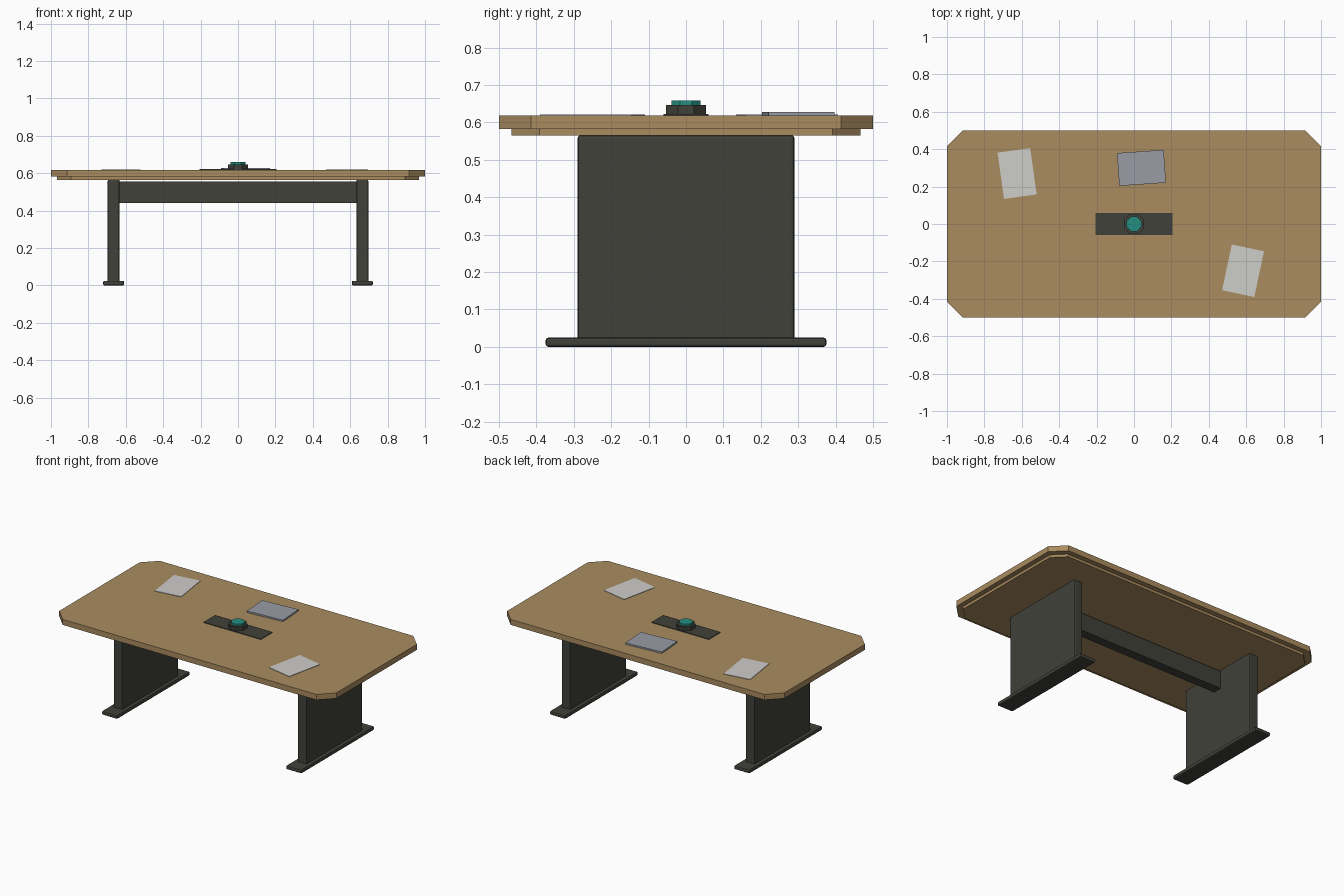
import bpy, bmesh, math

if "Cube" in bpy.data.objects:
    bpy.data.objects.remove(bpy.data.objects["Cube"])


def srgb(r, g, b):
    f = lambda c: c / 12.92 if c <= 0.04045 else ((c + 0.055) / 1.055) ** 2.4
    return (f(r / 255), f(g / 255), f(b / 255), 1)


def material(name, rgb):
    m = bpy.data.materials.new(name)
    m.diffuse_color = srgb(*rgb)
    m.use_nodes = True
    m.node_tree.nodes["Principled BSDF"].inputs["Base Color"].default_value = m.diffuse_color
    return m


WOOD = material("oak", (170, 140, 96))
DARK = material("dark metal", (64, 65, 58))
PAPER = material("paper white", (206, 205, 202))
GREY = material("tablet grey", (152, 156, 164))
TEAL = material("teal", (36, 144, 130))


def prism(name, pts, z0, z1, mat, loc=(0, 0), rot=0):
    """Extrude a flat outline from z0 to z1."""
    bm = bmesh.new()
    face = bm.faces.new([bm.verts.new((x, y, z0)) for x, y in pts])
    ext = bmesh.ops.extrude_face_region(bm, geom=[face])
    for v in ext["geom"]:
        if isinstance(v, bmesh.types.BMVert):
            v.co.z = z1
    bmesh.ops.recalc_face_normals(bm, faces=bm.faces)
    me = bpy.data.meshes.new(name)
    bm.to_mesh(me)
    bm.free()
    me.materials.append(mat)
    ob = bpy.data.objects.new(name, me)
    ob.location = (*loc, 0)
    ob.rotation_euler.z = math.radians(rot)
    bpy.context.collection.objects.link(ob)
    return ob


def rect(hx, hy, c=0):
    """Rectangle outline with optional cut corners."""
    if not c:
        return [(-hx, -hy), (hx, -hy), (hx, hy), (-hx, hy)]
    return [(-hx + c, -hy), (hx - c, -hy), (hx, -hy + c), (hx, hy - c),
            (hx - c, hy), (-hx + c, hy), (-hx, hy - c), (-hx, -hy + c)]


def octagon(apothem):
    return rect(apothem, apothem, apothem * (2 - math.sqrt(2)))


def bevel(ob, width):
    mod = ob.modifiers.new("bevel", "BEVEL")
    mod.width = width
    mod.segments = 2
    mod.limit_method = "ANGLE"


# Table top with cut corners and a set-back lower layer
prism("table_top", rect(1, 0.5, 0.085), 0.582, 0.618, WOOD)
prism("under_top", rect(0.968, 0.467, 0.075), 0.565, 0.582, WOOD)

# Panel legs on wide feet, joined by a beam
for side, x in (("left", -0.665), ("right", 0.665)):
    bevel(prism(side + "_leg", rect(0.032, 0.29), 0.015, 0.566, DARK, (x, 0)), 0.008)
    bevel(prism(side + "_foot", rect(0.056, 0.375), 0, 0.025, DARK, (x, 0)), 0.007)
prism("cross_beam", rect(0.64, 0.03), 0.44, 0.555, DARK)

# Centre console with a round projector
prism("console_pad", rect(0.207, 0.06), 0.616, 0.622, DARK)
prism("projector_base", octagon(0.053), 0.62, 0.647, DARK)
prism("projector_lens", octagon(0.039), 0.645, 0.659, TEAL)

# Papers and tablet lying on the top
prism("left_paper", rect(0.088, 0.125), 0.617, 0.621, PAPER, (-0.625, 0.27), 8)
prism("right_paper", rect(0.088, 0.125), 0.617, 0.621, PAPER, (0.583, -0.25), -12)
prism("tablet", rect(0.125, 0.088), 0.617, 0.628, GREY, (0.04, 0.30), 4)
